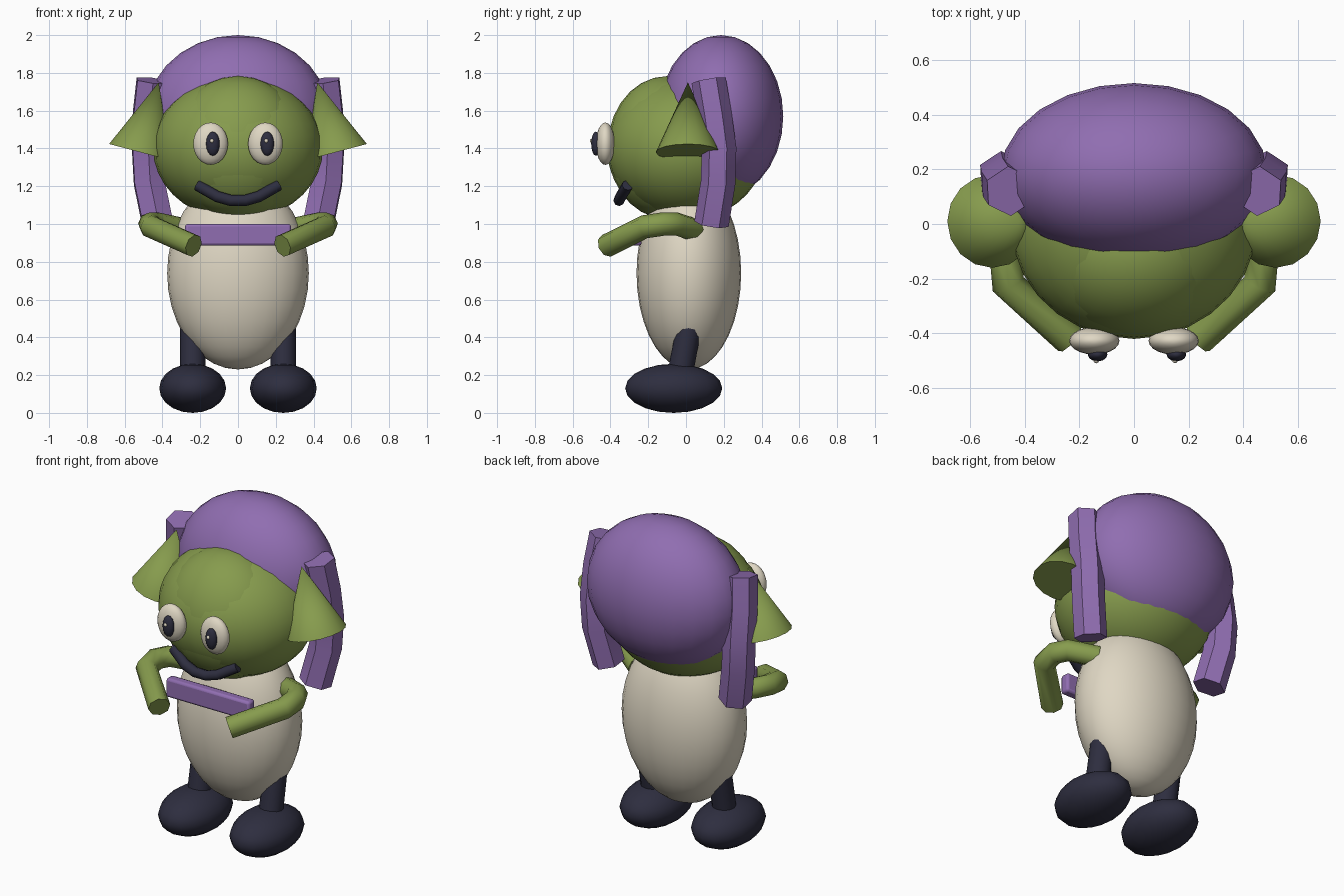
import bpy, math
from mathutils import Vector

if "Cube" in bpy.data.objects:
    bpy.data.objects.remove(bpy.data.objects["Cube"])


def material(name, rgb):
    m = bpy.data.materials.new(name)
    m.diffuse_color = (*rgb, 1)
    m.use_nodes = True
    m.node_tree.nodes["Principled BSDF"].inputs["Base Color"].default_value = m.diffuse_color
    return m


PURPLE = material("purple", (0.28, 0.155, 0.44))
GREEN = material("green", (0.24, 0.33, 0.075))
CREAM = material("cream", (0.74, 0.68, 0.55))
DARK = material("dark_navy", (0.027, 0.027, 0.05))


def finish(name, mat, angle=50):
    ob = bpy.context.object
    ob.name = name
    ob.data.materials.clear()
    ob.data.materials.append(mat)
    bpy.ops.object.transform_apply(location=False, rotation=False, scale=True)
    bpy.ops.object.shade_smooth_by_angle(angle=math.radians(angle))
    return ob


def ellipsoid(name, mat, loc, radii, seg=20, rings=12):
    bpy.ops.mesh.primitive_uv_sphere_add(segments=seg, ring_count=rings, location=loc)
    bpy.context.object.scale = radii
    return finish(name, mat, 80)


def tube(name, mat, points, radius, bevel_res=2):
    cu = bpy.data.curves.new(name, 'CURVE')
    cu.dimensions = '3D'
    cu.bevel_depth = radius
    cu.bevel_resolution = bevel_res
    cu.use_fill_caps = True
    sp = cu.splines.new('POLY')
    sp.points.add(len(points) - 1)
    for p, co in zip(sp.points, points):
        p.co = (*co, 1)
    ob = bpy.data.objects.new(name, cu)
    bpy.context.collection.objects.link(ob)
    bpy.ops.object.select_all(action='DESELECT')
    bpy.context.view_layer.objects.active = ob
    ob.select_set(True)
    bpy.ops.object.convert(target='MESH')
    return finish(name, mat, 55)


def cone(name, mat, base, apex, r1, r2=0.0, verts=16):
    base, apex = Vector(base), Vector(apex)
    d = apex - base
    bpy.ops.mesh.primitive_cone_add(vertices=verts, radius1=r1, radius2=r2,
                                    depth=d.length, location=(base + apex) / 2)
    bpy.context.object.rotation_euler = d.to_track_quat('Z', 'Y').to_euler()
    return finish(name, mat)


# Body, head with rounded face, and hair
ellipsoid("body", CREAM, (0, 0.015, 0.74), (0.375, 0.277, 0.51), 28, 18)
ellipsoid("head", GREEN, (0, 0, 1.4), (0.45, 0.42, 0.38), 28, 18)
ellipsoid("face", GREEN, (0, -0.1, 1.405), (0.36, 0.315, 0.378), 24, 14)
ellipsoid("hair", PURPLE, (0, 0.185, 1.57), (0.487, 0.33, 0.43), 24, 14)

# Smile
tube("mouth", DARK, [(-0.215, -0.31, 1.205), (-0.11, -0.345, 1.145), (-0.04, -0.355, 1.125),
                     (0.04, -0.355, 1.125), (0.11, -0.345, 1.145), (0.215, -0.31, 1.205)], 0.03)

# Belt bar across the chest
bpy.ops.mesh.primitive_cube_add(size=1, location=(0, -0.265, 0.943))
bpy.context.object.scale = (0.56, 0.06, 0.115)
bar = finish("belt_bar", PURPLE)
bev = bar.modifiers.new("rounded", 'BEVEL')
bev.width = 0.014
bev.segments = 2

# Paired parts
for s, side in ((-1, "left"), (1, "right")):
    # Eye with pupil and glint
    px = -0.133 if s < 0 else 0.155
    ellipsoid(side + "_eye", CREAM, (s * 0.145, -0.427, 1.425), (0.092, 0.05, 0.112), 20, 12)
    ellipsoid(side + "_pupil", DARK, (px, -0.477, 1.425), (0.036, 0.025, 0.064), 12, 8)
    ellipsoid(side + "_glint", CREAM, (px - 0.005, -0.498, 1.44), (0.011, 0.011, 0.011), 8, 6)

    # Pointed ear
    cone(side + "_ear", GREEN, (s * 0.518, 0.01, 1.38), (s * 0.42, 0.01, 1.75), 0.17)

    # Hanging hair lock
    tube(side + "_lock", PURPLE,
         [(s * 0.455, 0.12, 1.76), (s * 0.475, 0.15, 1.58), (s * 0.48, 0.175, 1.4),
          (s * 0.47, 0.17, 1.22), (s * 0.425, 0.135, 1.0)], 0.092, 1)

    # Bent arm
    tube(side + "_arm", GREEN,
         [(s * 0.29, 0.04, 0.97), (s * 0.43, -0.05, 1.0), (s * 0.468, -0.12, 1.0),
          (s * 0.46, -0.22, 0.985), (s * 0.235, -0.42, 0.885)], 0.062)

    # Leg and foot
    cone(side + "_leg", DARK, (s * 0.24, -0.045, 0.13), (s * 0.24, 0.015, 0.45), 0.068, 0.066, 12)
    ellipsoid(side + "_foot", DARK, (s * 0.24, -0.065, 0.13), (0.177, 0.257, 0.13), 16, 10)
